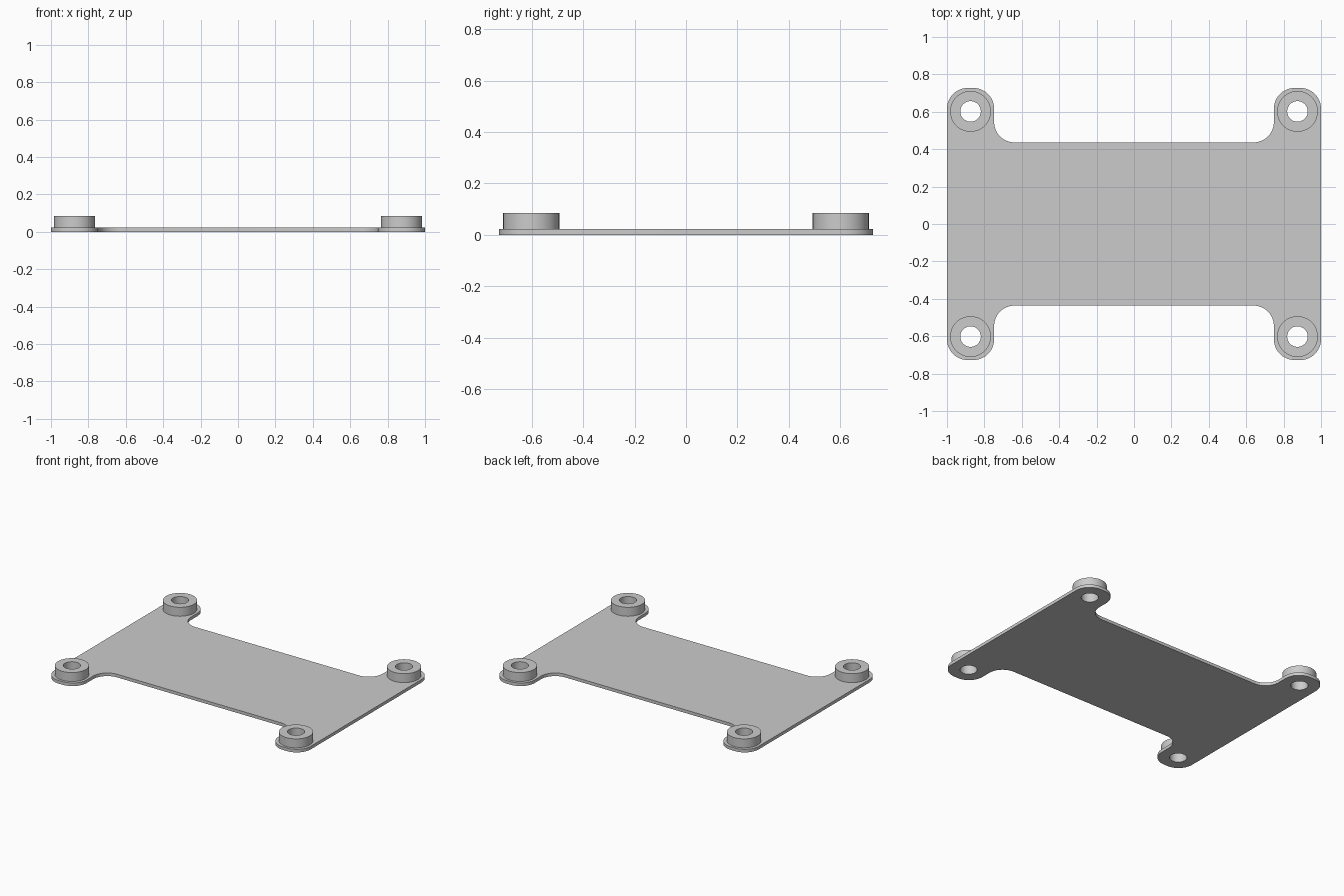
import bpy, bmesh, math

if "Cube" in bpy.data.objects:
    bpy.data.objects.remove(bpy.data.objects["Cube"])

PLATE_T, TOP = 0.022, 0.085        # plate thickness, boss top
HX, HY, WAIST = 1.0, 0.727, 0.436  # half length, half width, half width of the middle
EAR_X, R = 0.748, 0.11             # inner side of the ears, corner radius
HOLE_X, HOLE_Y = 0.874, 0.602
HOLE_R, BOSS_R = 0.055, 0.109

grey = bpy.data.materials.new("grey_metal")
grey.diffuse_color = (0.6, 0.6, 0.6, 1)
grey.use_nodes = True
grey.node_tree.nodes["Principled BSDF"].inputs["Base Color"].default_value = grey.diffuse_color


def arc(cx, cy, r, a0, a1, n=12):
    """Points along an arc, angles in degrees."""
    return [(cx + r * math.cos(math.radians(a0 + (a1 - a0) * i / n)),
             cy + r * math.sin(math.radians(a0 + (a1 - a0) * i / n)))
            for i in range(n + 1)]


def circle(cx, cy, r, n=48):
    return arc(cx, cy, r, 0, 360, n)[:-1]


def extrude_loops(name, loops, z0, z1):
    """Fill an outline with holes and extrude it from z0 to z1."""
    curve = bpy.data.curves.new(name, 'CURVE')
    curve.dimensions = '2D'
    curve.fill_mode = 'BOTH'
    curve.extrude = (z1 - z0) / 2
    for pts in loops:
        spline = curve.splines.new('POLY')
        spline.points.add(len(pts) - 1)
        for p, (x, y) in zip(spline.points, pts):
            p.co = (x, y, 0, 1)
        spline.use_cyclic_u = True
    source = bpy.data.objects.new(name + "_outline", curve)
    bpy.context.collection.objects.link(source)
    bpy.context.view_layer.update()
    mesh = bpy.data.meshes.new_from_object(
        source.evaluated_get(bpy.context.evaluated_depsgraph_get()))
    bpy.data.objects.remove(source)

    bm = bmesh.new()
    bm.from_mesh(mesh)
    bmesh.ops.remove_doubles(bm, verts=bm.verts, dist=1e-5)
    bmesh.ops.translate(bm, verts=bm.verts, vec=(0, 0, (z0 + z1) / 2))
    bmesh.ops.recalc_face_normals(bm, faces=bm.faces)
    bm.to_mesh(mesh)
    bm.free()
    mesh.materials.clear()
    mesh.materials.append(grey)
    obj = bpy.data.objects.new(name, mesh)
    bpy.context.collection.objects.link(obj)
    bpy.ops.object.select_all(action='DESELECT')
    obj.select_set(True)
    bpy.context.view_layer.objects.active = obj
    bpy.ops.object.shade_smooth_by_angle(angle=math.radians(30))
    return obj


# Plate: one quarter of the outline, mirrored to all four corners
quarter = (arc(HX - R, HY - R, R, 0, 90)
           + arc(EAR_X + R, HY - R, R, 90, 180)
           + arc(EAR_X - R, WAIST + R, R, 0, -90))
half = quarter + [(-x, y) for x, y in reversed(quarter)]
outline = half + [(x, -y) for x, y in reversed(half)]
corners = [(sx * HOLE_X, sy * HOLE_Y) for sx in (-1, 1) for sy in (-1, 1)]
extrude_loops("plate", [outline] + [circle(x, y, HOLE_R) for x, y in corners],
              0, PLATE_T)

# Raised bosses around the four mounting holes
for x, y in corners:
    name = "boss_%s_%s" % ("front" if y < 0 else "back", "left" if x < 0 else "right")
    extrude_loops(name, [circle(x, y, BOSS_R), circle(x, y, HOLE_R)], PLATE_T, TOP)
